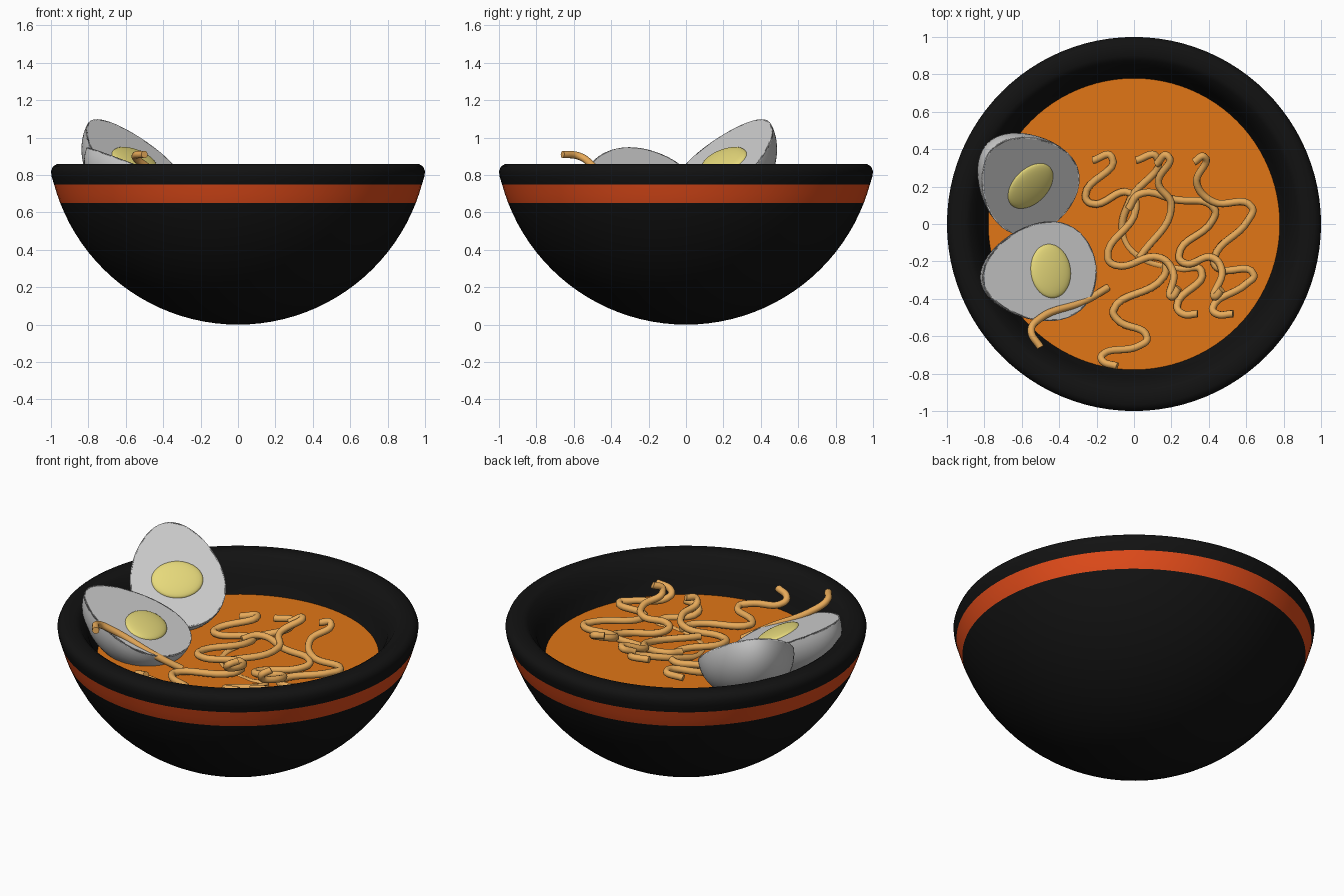
import bpy, bmesh, math
from math import sin, cos, radians, sqrt, pi
from mathutils import Matrix, Vector

if "Cube" in bpy.data.objects:
    bpy.data.objects.remove(bpy.data.objects["Cube"])


def material(name, rgb):
    m = bpy.data.materials.new(name)
    m.diffuse_color = (*rgb, 1)
    m.use_nodes = True
    m.node_tree.nodes["Principled BSDF"].inputs["Base Color"].default_value = m.diffuse_color
    return m


BLACK = material("black_glaze", (0.006, 0.006, 0.006))
STRIPE = material("red_stripe", (0.75, 0.07, 0.01))
BROTH = material("broth", (0.75, 0.18, 0.008))
NOODLE = material("noodle", (0.8, 0.4, 0.1))
WHITE = material("egg_white", (0.8, 0.8, 0.8))
YOLK = material("yolk", (0.8, 0.7, 0.2))


def add(name, bm, mats):
    bmesh.ops.recalc_face_normals(bm, faces=bm.faces)
    me = bpy.data.meshes.new(name)
    bm.to_mesh(me)
    bm.free()
    ob = bpy.data.objects.new(name, me)
    bpy.context.collection.objects.link(ob)
    for m in mats:
        me.materials.append(m)
    select(ob)
    bpy.ops.object.shade_smooth_by_angle(angle=radians(40))
    return ob


def select(ob):
    bpy.ops.object.select_all(action='DESELECT')
    ob.select_set(True)
    bpy.context.view_layer.objects.active = ob


# Bowl: spherical outside and inside joined by a rounded rim
def sphere_r(z, radius):
    return sqrt(max(0, radius ** 2 - (1.02 - z) ** 2))


def arc(radius, z_end, n):
    end = math.acos((1.02 - z_end) / radius)
    return [(radius * sin(end * i / n), 1.02 - radius * cos(end * i / n)) for i in range(n + 1)]


outer = arc(1.02, 0.65, 20) + [(sphere_r(z, 1.02), z) for z in (0.70, 0.75)]
rim = [(0.996, 0.79), (1.0, 0.82), (0.99, 0.845), (0.965, 0.86), (0.90, 0.86), (0.875, 0.845)]
inner = arc(0.863, 0.78, 20)[::-1]
bm = bmesh.new()
verts = [bm.verts.new((r, 0, z)) for r, z in outer + rim + inner]
edges = [bm.edges.new(p) for p in zip(verts, verts[1:])]
bmesh.ops.spin(bm, geom=verts + edges, cent=(0, 0, 0), axis=(0, 0, 1), angle=2 * pi, steps=96)
bmesh.ops.remove_doubles(bm, verts=bm.verts, dist=0.0005)
for f in bm.faces:
    c = f.calc_center_median()
    if 0.65 < c.z < 0.75 and c.xy.length > 0.9:
        f.material_index = 1
add("bowl", bm, [BLACK, STRIPE])

# Soup surface
bm = bmesh.new()
bmesh.ops.create_circle(bm, cap_ends=True, segments=96, radius=0.785)
bmesh.ops.translate(bm, verts=bm.verts, vec=(0, 0, 0.65))
add("soup", bm, [BROTH])


# Halved eggs: tapered half ellipsoid plus a shallow yolk on the cut face
def egg(name, centre, tilt, azimuth, yolk_shift):
    t, a = radians(tilt), radians(azimuth)
    n = Vector((sin(t) * cos(a), sin(t) * sin(a), cos(t)))
    u = Vector((-cos(t) * cos(a), -cos(t) * sin(a), sin(t)))
    v = u.cross(n)
    place = Matrix.Translation(centre) @ Matrix((v, u, n)).transposed().to_4x4()

    bm = bmesh.new()
    bmesh.ops.create_uvsphere(bm, u_segments=48, v_segments=24, radius=1)
    cut = bmesh.ops.bisect_plane(bm, geom=bm.verts[:] + bm.edges[:] + bm.faces[:],
                                 plane_co=(0, 0, 0), plane_no=(0, 0, 1), clear_outer=True)
    bmesh.ops.holes_fill(bm, edges=[e for e in bm.edges if e.is_boundary])
    for p in bm.verts:
        taper = 1 - 0.2 * p.co.y
        p.co = (p.co.x * 0.262 * taper, p.co.y * 0.33, p.co.z * 0.25)
    bm.transform(place)
    ob = add(name + "_white", bm, [WHITE])
    bev = ob.modifiers.new("soft_edge", 'BEVEL')
    bev.width, bev.segments, bev.limit_method, bev.angle_limit = 0.015, 3, 'ANGLE', radians(50)

    bm = bmesh.new()
    bmesh.ops.create_uvsphere(bm, u_segments=32, v_segments=16, radius=1)
    bmesh.ops.scale(bm, verts=bm.verts, vec=(0.145, 0.115, 0.025))
    bmesh.ops.translate(bm, verts=bm.verts, vec=(0, yolk_shift, 0))
    bm.transform(place)
    add(name + "_yolk", bm, [YOLK])


egg("back_egg", (-0.57, 0.22, 0.895), 38, -45, -0.03)
egg("front_egg", (-0.505, -0.26, 0.825), 22, 8, -0.065)


# Noodles: round tubes along wavy paths
def noodle(name, pts):
    cu = bpy.data.curves.new(name, 'CURVE')
    cu.dimensions = '3D'
    cu.bevel_depth, cu.bevel_resolution, cu.resolution_u = 0.02, 3, 8
    cu.use_fill_caps = True
    sp = cu.splines.new('BEZIER')
    sp.bezier_points.add(len(pts) - 1)
    for b, p in zip(sp.bezier_points, pts):
        b.co = p
        b.handle_left_type = b.handle_right_type = 'AUTO'
    cu.materials.append(NOODLE)
    ob = bpy.data.objects.new(name, cu)
    bpy.context.collection.objects.link(ob)
    select(ob)
    bpy.ops.object.convert(target='MESH')
    bpy.ops.object.shade_smooth_by_angle(angle=radians(50))


noodle("noodle_1", [(-.22, .34, .69), (-.12, .36, .71), (-.26, .15, .67), (-.23, .11, .67), (-.02, .165, .68),
                    (.01, .08, .69), (-.14, -.18, .69), (-.10, -.22, .69), (.14, -.18, .71),
                    (.21, -.26, .73), (.20, -.39, .78), (.24, -.34, .80)])
noodle("noodle_2", [(.01, .34, .74), (.12, .36, .74), (-.02, .13, .68), (-.06, -.05, .639), (.02, -.17, .637),
                    (.25, -.24, .637), (.36, -.25, .65), (.23, -.44, .67), (.26, -.48, .69), (.34, -.48, .70)])
noodle("noodle_3", [(.12, .32, .75), (.18, .365, .78), (.13, .22, .73), (.20, .10, .70), (.03, -.18, .68)])
noodle("noodle_4", [(.32, .33, .80), (.375, .36, .80), (.335, .22, .74), (.42, .12, .70), (.63, .09, .69),
                    (.61, .02, .69), (.43, -.18, .68), (.44, -.23, .68), (.64, -.27, .69),
                    (.60, -.32, .69), (.42, -.45, .72), (.44, -.48, .74), (.53, -.48, .76)])
noodle("noodle_5", [(-.03, .08, .70), (.03, .16, .71), (.22, .13, .69), (.43, .08, .68), (.42, .02, .67), (.24, -.17, .67),
                    (.27, -.21, .68), (.42, -.18, .70), (.47, -.25, .72), (.43, -.39, .78), (.47, -.35, .81)])
noodle("noodle_6", [(.17, -.20, .68), (.16, -.28, .68), (-.11, -.46, .68), (-.09, -.51, .68), (.07, -.61, .69),
                    (.03, -.65, .70), (-.17, -.70, .74), (-.17, -.73, .76), (-.09, -.76, .785)])
noodle("noodle_7", [(-.14, -.34, .65), (-.26, -.41, .72), (-.51, -.51, .86), (-.55, -.57, .90), (-.50, -.66, .91)])
